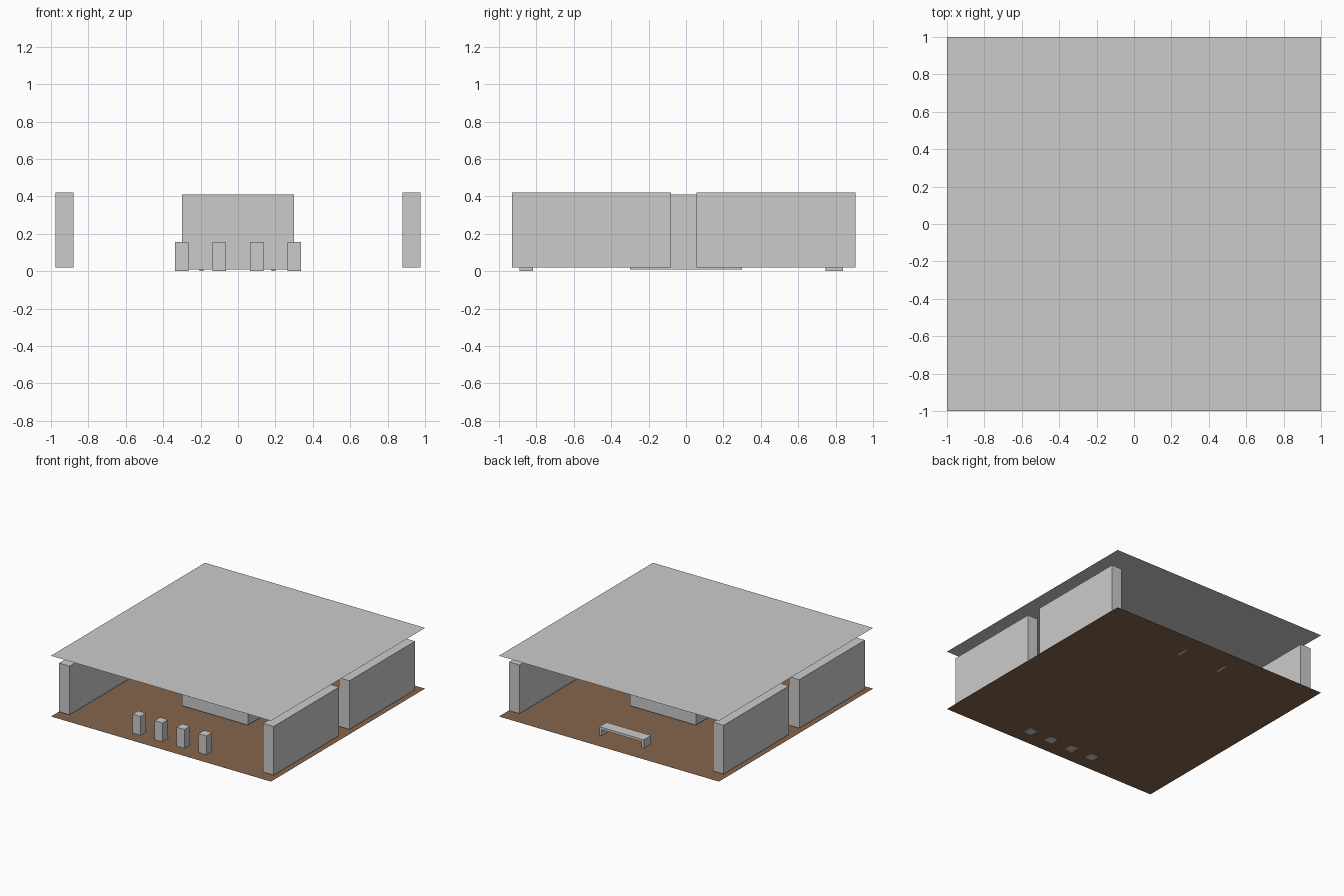
import bpy

if "Cube" in bpy.data.objects:
    bpy.data.objects.remove(bpy.data.objects["Cube"])


def material(name, rgb):
    m = bpy.data.materials.new(name)
    m.diffuse_color = (*rgb, 1.0)
    m.use_nodes = True
    m.node_tree.nodes["Principled BSDF"].inputs["Base Color"].default_value = m.diffuse_color
    return m


GREY = material("concrete grey", (0.6, 0.6, 0.6))
BROWN = material("floor brown", (0.238, 0.13, 0.073))


def finish(obj, name, mat):
    obj.name = name
    obj.data.materials.append(mat)


def box(name, x, y, z, mat=GREY):
    """Box from (min, max) ranges on each axis."""
    bpy.ops.mesh.primitive_cube_add(size=1)
    obj = bpy.context.object
    for v in obj.data.vertices:
        v.co = [r[0] if c < 0 else r[1] for c, r in zip(v.co, (x, y, z))]
    finish(obj, name, mat)


def sheet(name, z, mat):
    """Single-sided square sheet covering the plan."""
    bpy.ops.mesh.primitive_plane_add(size=2, location=(0, 0, z))
    finish(bpy.context.object, name, mat)


# Floor and flat roof
sheet("floor", 0.001, BROWN)
sheet("roof", 0.5, GREY)

# Two thick side walls on each side, with a doorway gap between them
for side, x in (("left", (-0.975, -0.88)), ("right", (0.88, 0.975))):
    for end, y in (("front", (-0.93, -0.08)), ("back", (0.055, 0.905))):
        box(f"{side}_{end}_wall", x, y, (0.02, 0.42))

# Central block
box("central_block", (-0.3, 0.3), (-0.3, 0.3), (0.01, 0.41))

# Row of four bollards at the front
for i in range(4):
    cx = -0.3 + 0.2 * i
    box(f"bollard_{i + 1}", (cx - 0.036, cx + 0.036), (-0.89, -0.817), (0.0, 0.156))

# Bench at the back: seat on two slab legs
box("bench_seat", (-0.205, 0.2), (0.745, 0.84), (0.05, 0.07))
for side, x in (("left", (-0.205, -0.185)), ("right", (0.18, 0.2))):
    box(f"bench_{side}_leg", x, (0.745, 0.84), (0.0, 0.05))
